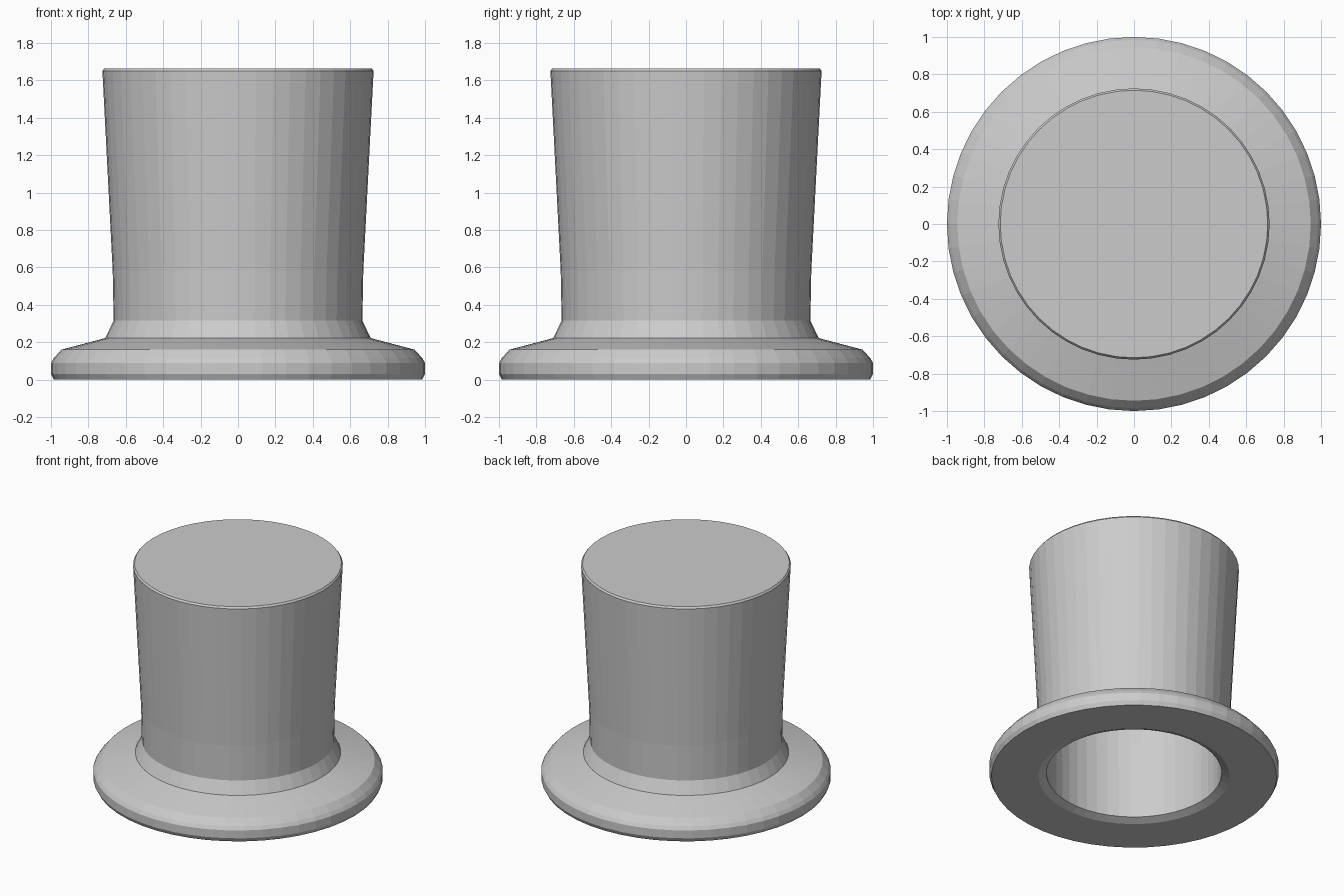
import bpy, bmesh
from math import tau

if "Cube" in bpy.data.objects:
    bpy.data.objects.remove(bpy.data.objects["Cube"])

SIDES = 48

# Half cross-section (radius, height): hollow inside, brim, then crown
profile = [
    (0, 1.60), (0.66, 1.60), (0.61, 0.60), (0.605, 0.32), (0.605, 0.025),  # inside
    (0.66, 0.0), (0.985, 0.0), (1.0, 0.03), (1.0, 0.09), (0.985, 0.115),   # brim edge
    (0.945, 0.16), (0.71, 0.222), (0.665, 0.315),                          # brim top and flare
    (0.67, 0.58), (0.725, 1.65), (0.715, 1.663), (0, 1.663),               # crown
]

# Spin the cross-section around z
bm = bmesh.new()
verts = [bm.verts.new((r, 0, z)) for r, z in profile]
edges = [bm.edges.new(pair) for pair in zip(verts, verts[1:])]
bmesh.ops.spin(bm, geom=verts + edges, cent=(0, 0, 0), axis=(0, 0, 1),
               angle=tau, steps=SIDES, use_merge=False)
bmesh.ops.remove_doubles(bm, verts=bm.verts[:], dist=0.0005)
bmesh.ops.recalc_face_normals(bm, faces=bm.faces[:])

mesh = bpy.data.meshes.new("top_hat")
bm.to_mesh(mesh)
bm.free()
bpy.context.collection.objects.link(bpy.data.objects.new("top_hat", mesh))
